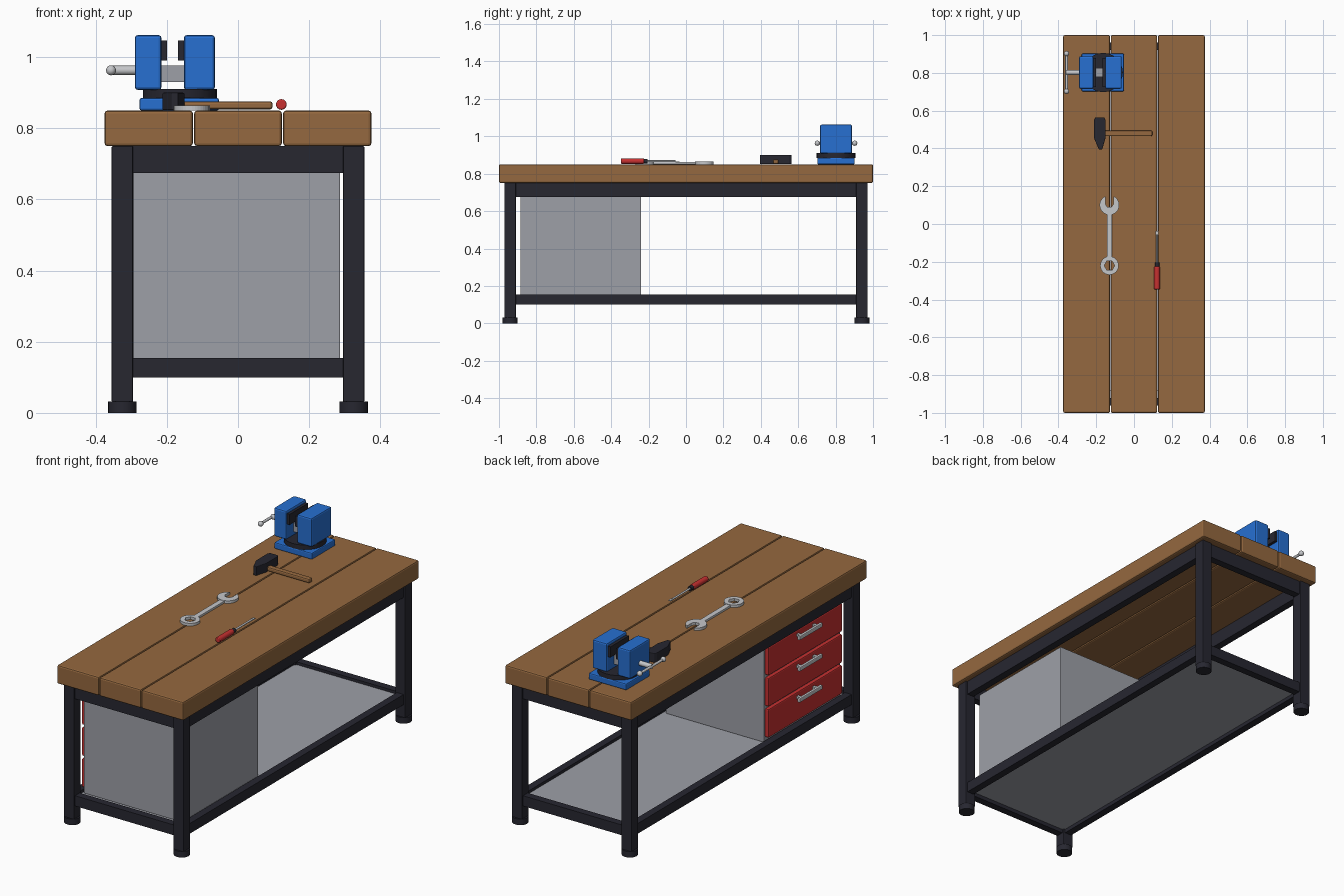
import bpy, bmesh, math
from mathutils import Vector

if "Cube" in bpy.data.objects:
    bpy.data.objects.remove(bpy.data.objects["Cube"])


def material(name, rgb):
    m = bpy.data.materials.new(name)
    m.diffuse_color = (*rgb, 1)
    m.use_nodes = True
    m.node_tree.nodes["Principled BSDF"].inputs["Base Color"].default_value = m.diffuse_color
    return m


WOOD = material("brown wood", (0.30, 0.14, 0.05))
DARK = material("dark steel", (0.02, 0.02, 0.03))
GREY = material("grey sheet metal", (0.34, 0.35, 0.39))
RED = material("red paint", (0.57, 0.03, 0.03))
BLUE = material("blue paint", (0.02, 0.16, 0.64))
STEEL = material("bright steel", (0.56, 0.57, 0.59))


def finish(name, bm, mat, bevel=0):
    bmesh.ops.recalc_face_normals(bm, faces=bm.faces)
    me = bpy.data.meshes.new(name)
    bm.to_mesh(me)
    bm.free()
    ob = bpy.data.objects.new(name, me)
    bpy.context.collection.objects.link(ob)
    me.materials.append(mat)
    if bevel:
        b = ob.modifiers.new("bevel", 'BEVEL')
        b.width, b.segments = bevel, 2
    return ob


def box(name, x, y, z, mat, bevel=0):
    """Box from (low, high) pairs."""
    bm = bmesh.new()
    bmesh.ops.create_cube(bm, size=1)
    for v in bm.verts:
        for i, (a, b) in enumerate((x, y, z)):
            v.co[i] = (a + b) / 2 + v.co[i] * (b - a)
    return finish(name, bm, mat, bevel)


def smooth(ob):
    bpy.ops.object.select_all(action='DESELECT')
    ob.select_set(True)
    bpy.context.view_layer.objects.active = ob
    bpy.ops.object.shade_smooth_by_angle(angle=math.radians(35))


def rod(name, a, b, r, mat, bevel=0, r2=None):
    """Cylinder from point a to point b."""
    a, b = Vector(a), Vector(b)
    bm = bmesh.new()
    bmesh.ops.create_cone(bm, cap_ends=True, segments=24, radius1=r,
                          radius2=r if r2 is None else r2, depth=(b - a).length)
    rot = (b - a).to_track_quat('Z', 'Y')
    for v in bm.verts:
        v.co = (a + b) / 2 + rot @ v.co
    ob = finish(name, bm, mat, bevel)
    smooth(ob)
    return ob


def ball(name, c, r, mat):
    bm = bmesh.new()
    bmesh.ops.create_uvsphere(bm, u_segments=16, v_segments=10, radius=r)
    bmesh.ops.translate(bm, vec=c, verts=bm.verts)
    smooth(finish(name, bm, mat))


def prism(name, pts, z0, z1, mat, bevel=0):
    """Flat outline extruded upwards."""
    bm = bmesh.new()
    f = bm.faces.new([bm.verts.new((x, y, z0)) for x, y in pts])
    r = bmesh.ops.extrude_face_region(bm, geom=[f])
    for v in r['geom']:
        if isinstance(v, bmesh.types.BMVert):
            v.co.z = z1
    return finish(name, bm, mat, bevel)


# Table top planks
for i in range(3):
    x = -0.375 + 0.25 * i
    box(f"top_plank_{i+1}", (x + 0.002 * (i > 0), x + 0.25 - 0.002 * (i < 2)),
        (-1, 1), (0.75, 0.85), WOOD, 0.008)

# Legs and round feet
for sx in (-1, 1):
    for sy in (-1, 1):
        x, y = 0.325 * sx, 0.94 * sy
        box("leg", (x - 0.03, x + 0.03), (y - 0.03, y + 0.03), (0.03, 0.75), DARK, 0.003)
        rod("foot", (x, y, 0), (x, y, 0.032), 0.04, DARK)

# Upper and lower frame rails
for label, z in (("upper", (0.675, 0.75)), ("lower", (0.10, 0.155))):
    for s in (-1, 1):
        x, y = 0.325 * s, 0.94 * s
        box(label + "_side_rail", (x - 0.02, x + 0.02), (-0.92, 0.92), z, DARK)
        box(label + "_end_rail", (-0.305, 0.305), (y - 0.02, y + 0.02), z, DARK)

# Shelf and drawer cabinet
box("shelf", (-0.31, 0.31), (-0.925, 0.925), (0.12, 0.14), GREY)
box("cabinet", (-0.295, 0.287), (-0.885, -0.24), (0.14, 0.68), GREY, 0.003)
for i in range(3):
    z = 0.165 + 0.167 * i
    box(f"drawer_front_{i+1}", (-0.315, -0.29), (-0.875, -0.25), (z, z + 0.153), RED, 0.006)
    h = z + 0.127
    box(f"drawer_handle_{i+1}", (-0.35, -0.335), (-0.66, -0.465), (h - 0.011, h + 0.011), STEEL, 0.004)
    for y in (-0.63, -0.495):
        box("handle_post", (-0.34, -0.31), (y - 0.008, y + 0.008), (h - 0.007, h + 0.007), STEEL)

# Vise: base, swivel, two jaws, guide bar
VY = 0.802
box("vise_base", (-0.277, -0.053), (VY - 0.1, VY + 0.1), (0.85, 0.885), BLUE, 0.006)
rod("vise_swivel", (-0.163, VY, 0.885), (-0.163, VY, 0.91), 0.104, DARK)
for label, x, plate in (("moving", (-0.29, -0.215), (-0.216, -0.2)),
                        ("fixed", (-0.152, -0.065), (-0.168, -0.151))):
    box(f"{label}_jaw", x, (VY - 0.086, VY + 0.086), (0.908, 1.062), BLUE, 0.008)
    box(f"{label}_jaw_plate", plate, (VY - 0.078, VY + 0.078), (0.99, 1.047), DARK)
box("vise_guide_bar", (-0.23, -0.14), (VY - 0.025, VY + 0.025), (0.93, 0.977), GREY)

# Vise screw and cross handle
rod("vise_screw", (-0.36, VY, 0.963), (-0.28, VY, 0.963), 0.013, STEEL)
rod("vise_handle", (-0.357, VY - 0.1, 0.963), (-0.357, VY + 0.1, 0.963), 0.007, STEEL)
for s in (-1, 1):
    ball("vise_handle_knob", (-0.357, VY + 0.1 * s, 0.963), 0.014, STEEL)

# Hammer
prism("hammer_head", [(-0.205, 0.565), (-0.157, 0.565), (-0.151, 0.55), (-0.151, 0.455),
                      (-0.168, 0.395), (-0.186, 0.395), (-0.212, 0.455), (-0.212, 0.55)],
      0.851, 0.9, DARK, 0.003)
box("hammer_handle", (-0.17, 0.097), (0.465, 0.495), (0.853, 0.876), WOOD, 0.007)

# Wrench: ring end, shank, open end
WX, Z0, Z1 = -0.13, 0.85, 0.864
bm = bmesh.new()
rows = []
for i in range(36):
    t = math.radians(10 * i)
    ri = 0.024 / math.cos(math.radians((10 * i) % 60 - 30))
    rows.append([bm.verts.new((WX + r * math.cos(t), -0.22 + r * math.sin(t), z))
                 for r, z in ((0.049, Z0), (0.049, Z1), (ri, Z1), (ri, Z0))])
for a, b in zip(rows, rows[1:] + rows[:1]):
    for k in range(4):
        bm.faces.new((a[k], b[k], b[(k + 1) % 4], a[(k + 1) % 4]))
finish("wrench_ring_end", bm, STEEL)
box("wrench_shank", (WX - 0.014, WX + 0.014), (-0.176, 0.065), (Z0, Z1 - 0.002), STEEL, 0.002)
jaw = []
for i in range(27):
    t = math.radians(114 + i * 12)
    if t < math.radians(427):
        jaw.append((WX + 0.052 * math.cos(t), 0.1 + 0.052 * math.sin(t)))
jaw += [(WX + 0.021, 0.105), (WX + 0.011, 0.09), (WX - 0.011, 0.09), (WX - 0.021, 0.105)]
prism("wrench_open_end", jaw, Z0, Z1, STEEL)

# Screwdriver
SX, SZ = 0.122, 0.867
rod("screwdriver_handle", (SX, -0.347, SZ), (SX, -0.225, SZ), 0.015, RED, 0.004)
rod("screwdriver_collar", (SX, -0.226, SZ), (SX, -0.205, SZ), 0.012, DARK)
rod("screwdriver_shaft", (SX, -0.206, SZ), (SX, -0.055, SZ), 0.005, STEEL)
box("screwdriver_tip", (SX - 0.007, SX + 0.007), (-0.058, -0.036), (SZ - 0.002, SZ + 0.002), STEEL)
